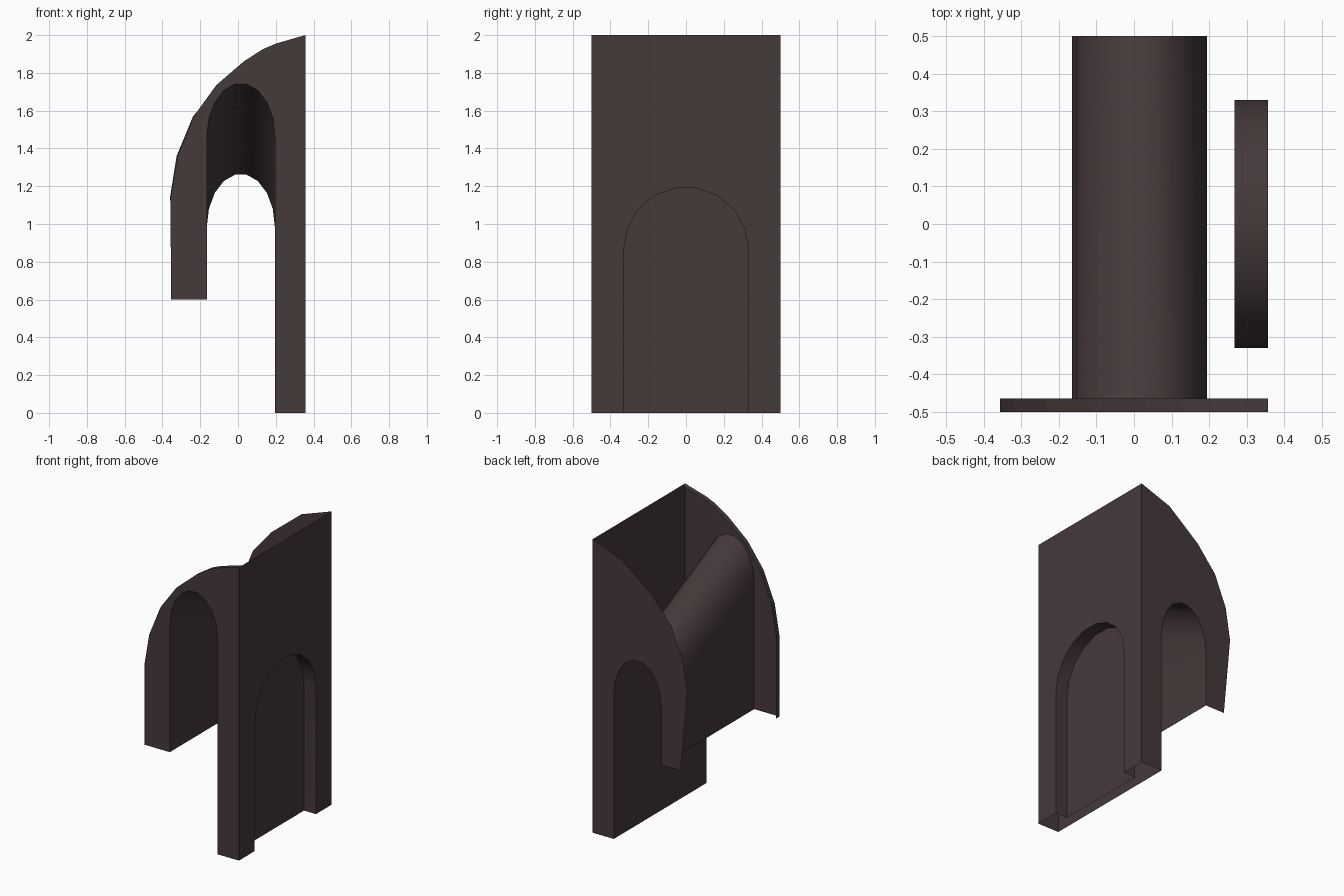
import bpy, math

if "Cube" in bpy.data.objects:
    bpy.data.objects.remove(bpy.data.objects["Cube"])

mat = bpy.data.materials.new("dark_brown")
mat.diffuse_color = (0.060, 0.041, 0.042, 1)
mat.use_nodes = True
mat.node_tree.nodes["Principled BSDF"].inputs["Base Color"].default_value = mat.diffuse_color

RIGHT, FRONT, BACK = 0.357, -0.5, 0.5


def make(name, verts, faces, smooth=False):
    me = bpy.data.meshes.new(name)
    me.from_pydata(verts, [], faces)
    me.materials.append(mat)
    ob = bpy.data.objects.new(name, me)
    bpy.context.collection.objects.link(ob)
    if smooth:
        me.polygons.foreach_set("use_smooth", [True] * len(me.polygons))
        me.set_sharp_from_angle(angle=math.radians(40))
    me.update()
    return ob


def panel(name, pts):
    return make(name, pts, [list(range(len(pts)))])


def strip(name, a, b, smooth=False):
    n = len(a)
    return make(name, a + b, [(i, i + 1, n + i + 1, n + i) for i in range(n - 1)], smooth)


def arch(centre, half, spring, rise, foot_a, foot_b, n=9):
    """Arch outline from its right foot, over the top, to its left foot."""
    top = [(centre + half * math.cos(math.pi * i / n),
            spring + rise * math.sin(math.pi * i / n)) for i in range(n + 1)]
    return [(centre + half, foot_a)] + top + [(centre - half, foot_b)]


def at_y(pts, y):
    return [(p, y, z) for p, z in pts]


def at_x(pts, x):
    return [(x, p, z) for p, z in pts]


# Curved outer edges of the two end plates
front_edge = [(RIGHT, 2.0), (0.2, 1.955), (0.13, 1.925), (0.03, 1.86), (-0.115, 1.735),
              (-0.235, 1.57), (-0.32, 1.36), (-0.357, 1.14), (-0.355, 0.6)]
back_edge = [(RIGHT, 2.0), (0.13, 1.92), (-0.1, 1.735), (-0.238, 1.57),
             (-0.325, 1.36), (-0.36, 1.14), (-0.31, 0.6)]

# Tunnel openings: high at the front, low at the back
front_arch = arch(0.015, 0.18, 1.465, 0.28, 0.0, 0.6)
back_arch = arch(0.015, 0.18, 0.985, 0.28, 0.0, 0.6)

# End plates with arched openings
panel("front_plate", at_y([(RIGHT, 0.0)] + front_edge + front_arch[::-1], FRONT))
panel("back_plate", at_y([(RIGHT, 0.0)] + back_edge + back_arch[::-1], BACK)[::-1])

# Narrow rim behind the curved front edge
strip("front_rim", at_y(front_edge, FRONT + 0.035), at_y(front_edge, FRONT))

# Sloping barrel tunnel joining both openings
strip("tunnel", at_y(front_arch, FRONT), at_y(back_arch, BACK), True)

# Right wall with an arched recess
niche = arch(0.0, 0.33, 0.865, 0.33, 0.0, 0.0)
wall = [(BACK, 0.0), (BACK, 2.0), (FRONT, 2.0), (FRONT, 0.0)]
panel("right_wall", at_x(wall + niche[::-1], RIGHT))
strip("recess_sides", at_x(niche, RIGHT), at_x(niche, 0.267), True)
panel("recess_back", at_x(niche, 0.267))
